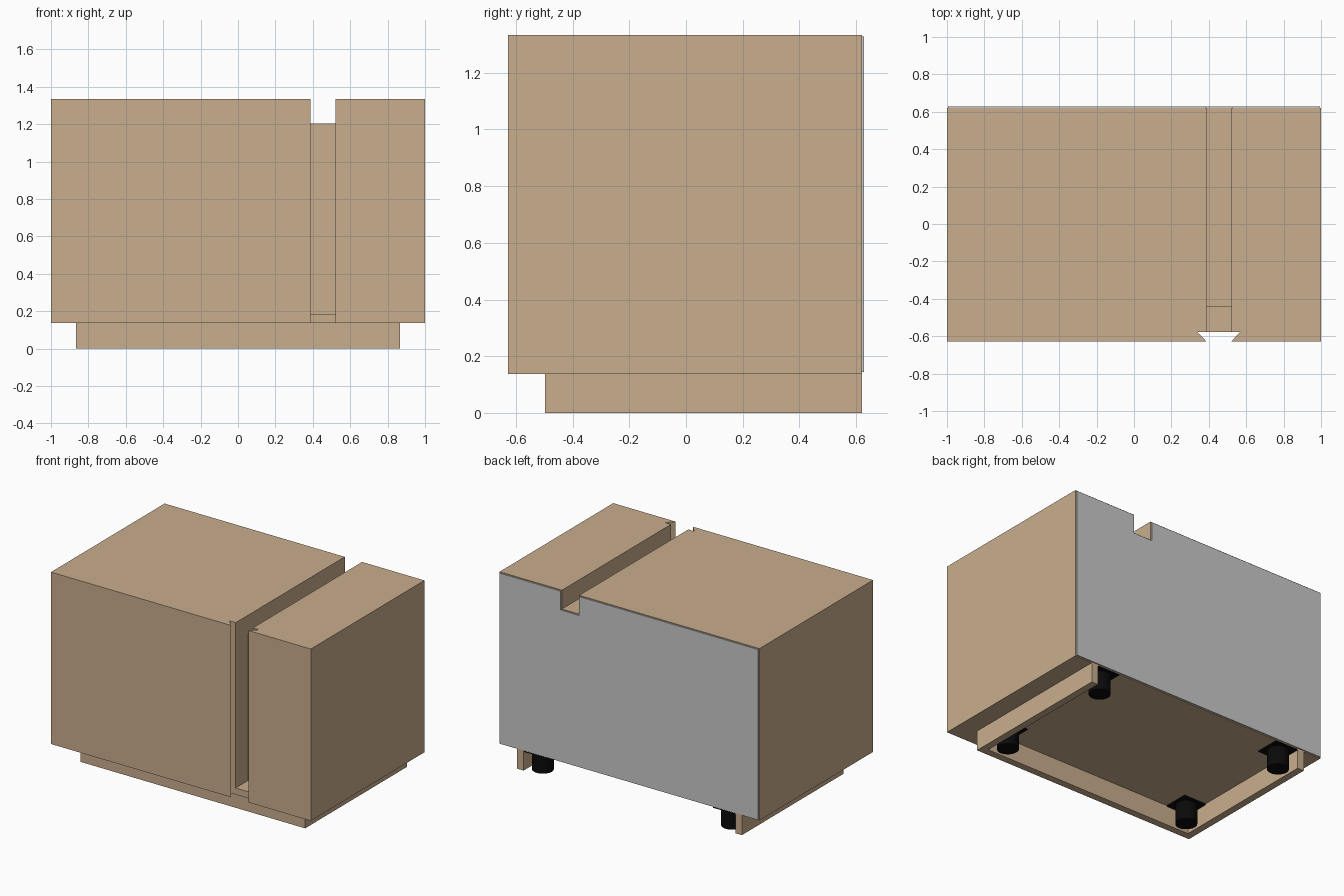
import bpy, bmesh
from mathutils import Vector

if "Cube" in bpy.data.objects:
    bpy.data.objects.remove(bpy.data.objects["Cube"])


def material(name, rgb):
    m = bpy.data.materials.new(name)
    m.diffuse_color = (*rgb, 1)
    m.use_nodes = True
    m.node_tree.nodes["Principled BSDF"].inputs["Base Color"].default_value = m.diffuse_color
    return m


WOOD = material("light wood", (0.584, 0.423, 0.27))
GREY = material("back panel grey", (0.584, 0.584, 0.584))
BLACK = material("black plastic", (0.003, 0.003, 0.003))

# Main levels and depths
BOTTOM, TOP, FLOOR = 0.138, 1.334, 1.203      # underside, top, groove floor
FRONT, DOOR_BACK, BODY_BACK, BACK = -0.628, -0.578, 0.621, 0.628
G0, G1, BEVEL = 0.387, 0.52, 0.047            # groove sides, grip bevel


def finish(name, bm, mat):
    bmesh.ops.recalc_face_normals(bm, faces=bm.faces[:])
    me = bpy.data.meshes.new(name)
    bm.to_mesh(me)
    bm.free()
    me.materials.append(mat)
    ob = bpy.data.objects.new(name, me)
    bpy.context.collection.objects.link(ob)
    return ob


def prism(name, pts, offset, mat):
    """Extrude a flat outline of 3D points by an offset."""
    bm = bmesh.new()
    face = bm.faces.new([bm.verts.new(p) for p in pts])
    new = bmesh.ops.extrude_face_region(bm, geom=[face], use_keep_orig=True)["geom"]
    bmesh.ops.translate(bm, vec=Vector(offset),
                        verts=[g for g in new if isinstance(g, bmesh.types.BMVert)])
    return finish(name, bm, mat)


def box(name, x, y, z, mat):
    pts = [(x[0], y[0], z[0]), (x[1], y[0], z[0]), (x[1], y[1], z[0]), (x[0], y[1], z[0])]
    return prism(name, pts, (0, 0, z[1] - z[0]), mat)


# Cabinet halves: body plus door front with an undercut grip edge at the groove
for name, outer, inner, s in (("left_cabinet", -1, G0, -1), ("right_cabinet", 1, G1, 1)):
    plan = [(outer, FRONT), (inner, FRONT), (inner + s * BEVEL, DOOR_BACK),
            (inner, DOOR_BACK), (inner, BODY_BACK), (outer, BODY_BACK)]
    prism(name, [(x, y, BOTTOM) for x, y in plan], (0, 0, TOP - BOTTOM), WOOD)

# Groove: floor and back block, and the bottom ledge in front of it
side = [(DOOR_BACK, BOTTOM), (BODY_BACK, BOTTOM), (BODY_BACK, FLOOR),
        (-0.441, FLOOR), (-0.441, 0.184), (DOOR_BACK, 0.184)]
prism("groove_lining", [(G0, y, z) for y, z in side], (G1 - G0, 0, 0), WOOD)

# Thin back panel, slightly inset and notched around the groove
i = 0.006
outline = [(-1 + i, BOTTOM + i), (1 - i, BOTTOM + i), (1 - i, TOP - i), (G1 + i, TOP - i),
           (G1 + i, FLOOR - i), (G0 - i, FLOOR - i), (G0 - i, TOP - i), (-1 + i, TOP - i)]
prism("back_panel", [(x, BODY_BACK, z) for x, z in outline], (0, BACK - BODY_BACK, 0), GREY)

# Plinth: front board and two side boards, open at the back
box("plinth_front", (-0.865, 0.865), (-0.497, -0.447), (0, BOTTOM), WOOD)
for name, x in (("plinth_left", (-0.865, -0.815)), ("plinth_right", (0.815, 0.865))):
    box(name, x, (-0.447, BODY_BACK), (0, BOTTOM), WOOD)

# Adjustable feet: round leg under a thin square plate
for sx, side_name in ((-1, "left"), (1, "right")):
    for y, end in ((-0.359, "front"), (0.533, "back")):
        x, h = sx * 0.728, 0.086
        box(f"{end}_{side_name}_foot_plate", (x - h, x + h), (y - h, y + h),
            (BOTTOM - 0.008, BOTTOM), BLACK)
        bpy.ops.mesh.primitive_cylinder_add(vertices=32, radius=0.069, depth=BOTTOM - 0.004,
                                            location=(x, y, (BOTTOM - 0.004) / 2))
        leg = bpy.context.object
        leg.name = f"{end}_{side_name}_foot"
        leg.data.materials.append(BLACK)
        bpy.ops.object.shade_smooth_by_angle()
